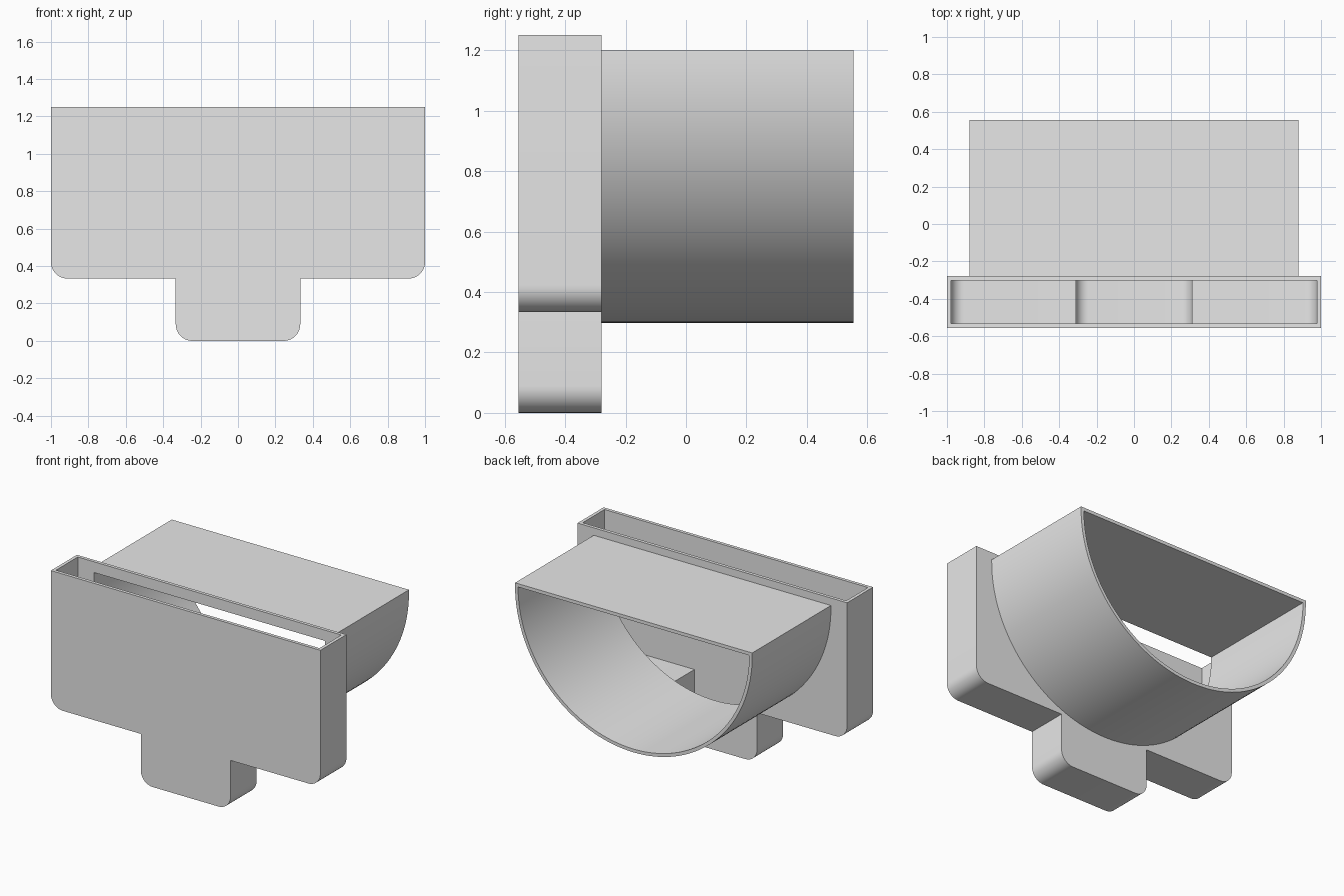
import bpy, bmesh
from math import sin, cos, pi, radians

if "Cube" in bpy.data.objects:
    bpy.data.objects.remove(bpy.data.objects["Cube"], do_unlink=True)

WALL = 0.0222
FRONT, JOIN, BACK = -0.555, -0.279, 0.555
TOP = 1.25

grey = bpy.data.materials.new("light grey")
grey.use_nodes = True
grey.diffuse_color = (0.8, 0.8, 0.8, 1)
grey.node_tree.nodes["Principled BSDF"].inputs["Base Color"].default_value = (0.8, 0.8, 0.8, 1)


def arc(cx, cz, r, start, end, steps):
    angles = [radians(start + (end - start) * i / steps) for i in range(steps + 1)]
    return [(cx + r * cos(a), cz + r * sin(a)) for a in angles]


def prism(name, outline, y0, y1):
    """Extrude an (x, z) outline from y0 to y1."""
    bm = bmesh.new()
    face = bm.faces.new([bm.verts.new((x, y0, z)) for x, z in outline])
    side = bmesh.ops.extrude_face_region(bm, geom=[face])["geom"]
    verts = [v for v in side if isinstance(v, bmesh.types.BMVert)]
    bmesh.ops.translate(bm, verts=verts, vec=(0, y1 - y0, 0))
    bmesh.ops.recalc_face_normals(bm, faces=bm.faces)
    mesh = bpy.data.meshes.new(name)
    bm.to_mesh(mesh)
    bm.free()
    mesh.materials.append(grey)
    obj = bpy.data.objects.new(name, mesh)
    bpy.context.collection.objects.link(obj)
    return obj


def activate(obj):
    bpy.ops.object.select_all(action="DESELECT")
    obj.select_set(True)
    bpy.context.view_layer.objects.active = obj


def cut(obj, cutter):
    mod = obj.modifiers.new("cut", "BOOLEAN")
    mod.operation, mod.solver, mod.object = "DIFFERENCE", "EXACT", cutter
    activate(obj)
    bpy.ops.object.modifier_apply(modifier=mod.name)
    bpy.data.objects.remove(cutter, do_unlink=True)


def tee(inset, top):
    """T outline with rounded lower corners, shrunk by inset."""
    r = 0.089
    half = arc(0.333 - r, r, r - inset, -90, 0, 10)
    half += [(0.333 - inset, 0.333 + inset)]
    half += arc(1 - r, 0.333 + r, r - inset, -90, 0, 10)
    half += [(1 - inset, top)]
    return half + [(-x, z) for x, z in reversed(half)]


def half_round(radius, top):
    """Half disc hanging below a flat top."""
    base = 1.2 - WALL
    outline = arc(0, base, radius, 180, 360, 72)
    if top > base:
        outline += [(radius, top), (-radius, top)]
    return outline


# T-shaped tray, hollow and open at the top
tray = prism("tray", tee(0, TOP), FRONT, JOIN)
cut(tray, prism("tray_cavity", tee(WALL, TOP + 0.1), FRONT + WALL, JOIN - WALL))

# half-round opening through the back wall of the tray
inner = half_round(0.88 - WALL, 0)
cut(tray, prism("opening", inner, JOIN - 0.1, JOIN + 0.1))

# half-round chute with a flat lid, open at the back
chute = prism("chute", half_round(0.88, 1.2), JOIN, BACK)
cut(chute, prism("chute_cavity", inner, JOIN - 0.1, BACK + 0.1))

for part in (tray, chute):
    activate(part)
    bpy.ops.object.shade_smooth_by_angle(angle=radians(30))
